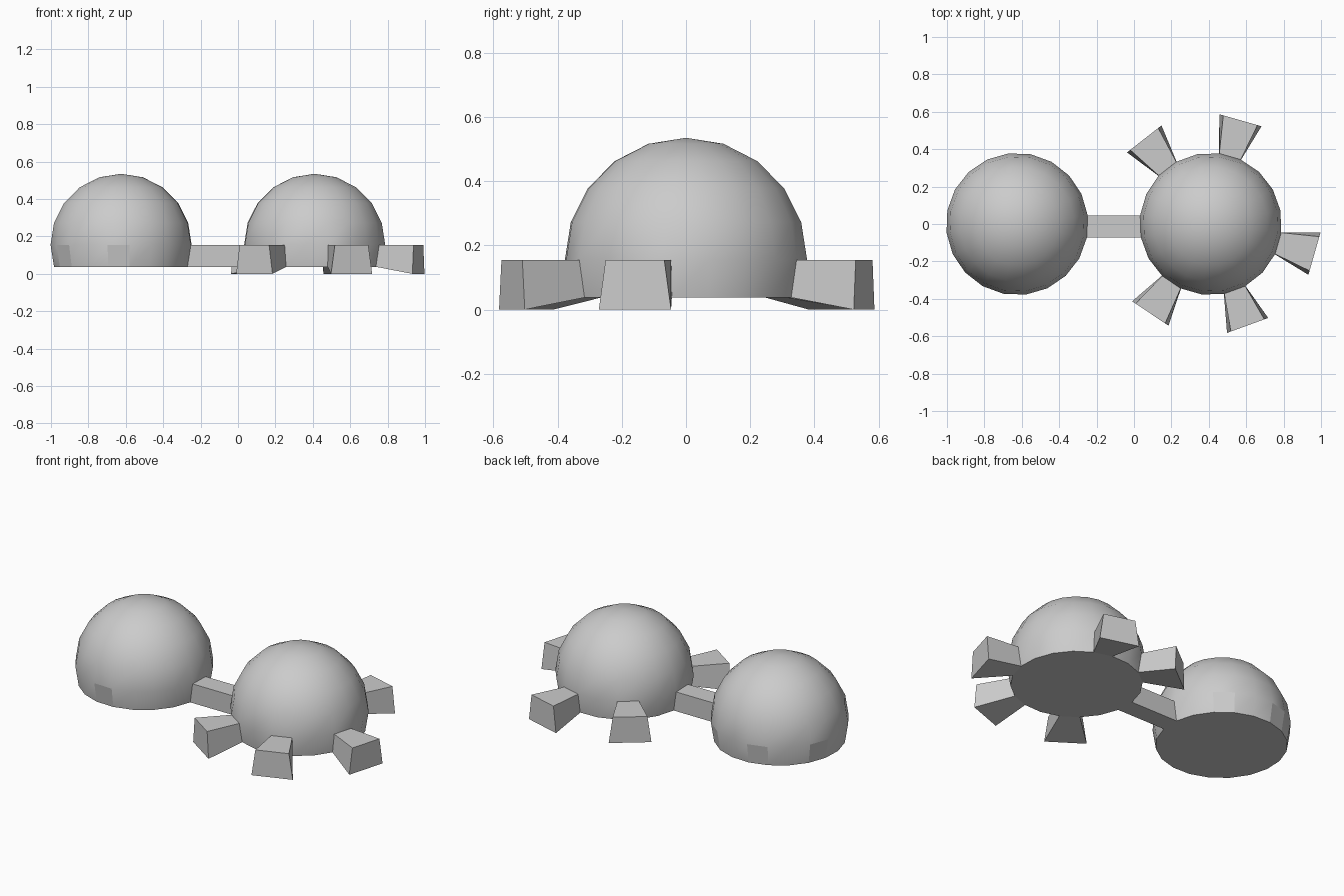
import bpy, bmesh
from math import sin, cos, radians

if "Cube" in bpy.data.objects:
    bpy.data.objects.remove(bpy.data.objects["Cube"])

SEG = 20                 # sides around each dome
STEP = 360 / SEG
R = 0.38                 # dome radius
Z0 = 0.155               # height of the dome's widest ring
ZB = Z0 - R * sin(radians(18))
RB = R * cos(radians(18))


def polar(cx, r, deg, z):
    return (cx + r * cos(radians(deg)), r * sin(radians(deg)), z)


def make(name, bm):
    bmesh.ops.recalc_face_normals(bm, faces=bm.faces)
    me = bpy.data.meshes.new(name)
    bm.to_mesh(me)
    bm.free()
    ob = bpy.data.objects.new(name, me)
    bpy.context.collection.objects.link(ob)
    return ob


def door(cx, deg):
    """Corners of one panel in the lowest band of a dome."""
    h = STEP / 2
    return [polar(cx, r, deg + a, z) for r, a, z in
            ((R, -h, Z0), (R, h, Z0), (RB, h, ZB), (RB, -h, ZB))]


def dome(name, cx, rot, flat_doors, open_doors):
    """Sphere cut one ring below its widest ring, with door panels in the lowest band."""
    bm = bmesh.new()
    rings = []
    for lat in (-18, 0, 18, 36, 54, 72):
        r, z = R * cos(radians(lat)), Z0 + R * sin(radians(lat))
        rings.append([bm.verts.new(polar(cx, r, rot + (i - 0.5) * STEP, z)) for i in range(SEG)])
    top = bm.verts.new((cx, 0, Z0 + R))
    for k in range(5):
        for i in range(SEG):
            j = (i + 1) % SEG
            if k == 0 and i * STEP in open_doors:
                continue
            f = bm.faces.new((rings[k][i], rings[k][j], rings[k + 1][j], rings[k + 1][i]))
            f.smooth = not (k == 0 and i * STEP in flat_doors)
    for i in range(SEG):
        bm.faces.new((rings[-1][i], rings[-1][(i + 1) % SEG], top)).smooth = True
    bm.faces.new(rings[0])
    return make(name, bm)


def tube(name, start, end, capped):
    """Four-sided passage between two quads."""
    bm = bmesh.new()
    a = [bm.verts.new(p) for p in start]
    b = [bm.verts.new(p) for p in end]
    for i in range(4):
        j = (i + 1) % 4
        bm.faces.new((a[i], a[j], b[j], b[i]))
    if capped:
        bm.faces.new(b)
    return make(name, bm)


LX, LROT = -0.625, -2
RX, RROT = 0.41, 2
STUBS = (72, 126, 234, 288, 342)

# domes
dome("left_dome", LX, LROT, (54, 108, 162, 216, 270), (0,))
dome("right_dome", RX, RROT, (), STUBS + (180,))

# connecting tunnel
a = door(LX, LROT)
b = door(RX, 180 + RROT)
tube("connecting_tunnel", a, [b[1], b[0], b[3], b[2]], False)

# flared entrances around the right dome
for n, ang in enumerate(STUBS):
    t = radians(ang + RROT)
    d = 0.577
    outer = [(RX + d * cos(t) - w * sin(t), d * sin(t) + w * cos(t), z)
             for w, z in ((-0.095, Z0), (0.095, Z0), (0.117, 0), (-0.117, 0))]
    tube(f"entrance_{n + 1}", door(RX, ang + RROT), outer, True)
